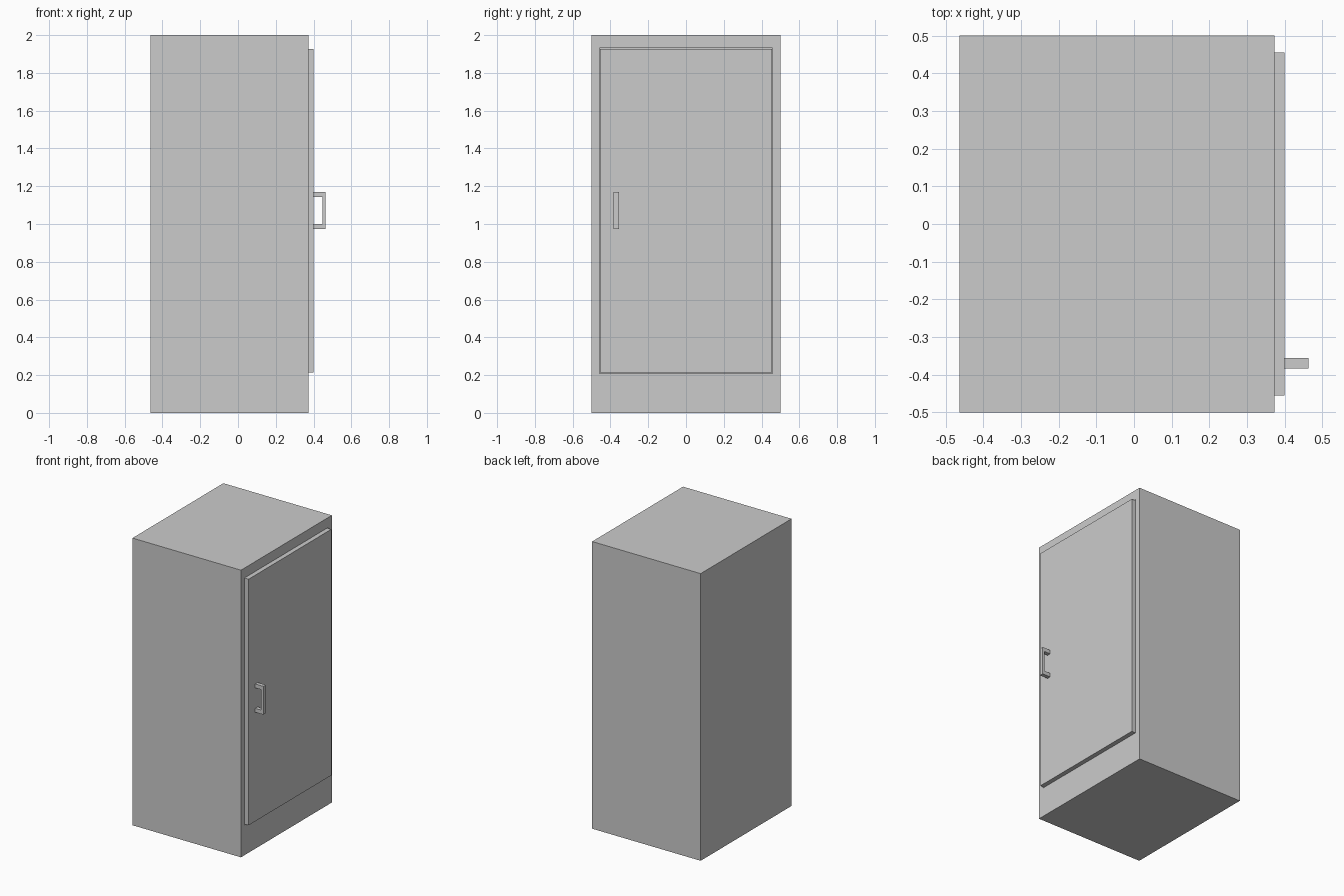
import bpy, bmesh
from mathutils import Vector

if "Cube" in bpy.data.objects:
    bpy.data.objects.remove(bpy.data.objects["Cube"])


def boxes(name, specs):
    """One object from boxes given as (x0, x1, y0, y1, z0, z1)."""
    bm = bmesh.new()
    for x0, x1, y0, y1, z0, z1 in specs:
        geo = bmesh.ops.create_cube(bm, size=1)
        for v in geo["verts"]:
            v.co = Vector((x1 if v.co.x > 0 else x0,
                           y1 if v.co.y > 0 else y0,
                           z1 if v.co.z > 0 else z0))
    me = bpy.data.meshes.new(name)
    bm.to_mesh(me)
    bm.free()
    ob = bpy.data.objects.new(name, me)
    bpy.context.collection.objects.link(ob)
    return ob


back, front = -0.463, 0.373          # cabinet depth along x
half, height = 0.5, 2.0
door_y, door_lo, door_hi = 0.455, 0.213, 1.927
gap = 0.004                          # seam around the door
open_y, open_lo, open_hi = door_y + gap, door_lo - gap, door_hi + gap

# Cabinet shell: solid block with the door opening cut out
body = boxes("cabinet_body", [(back, front, -half, half, 0, height)])
cutter = boxes("opening_cutter", [(back + 0.05, front + 0.1, -open_y, open_y, open_lo, open_hi)])
cutter.hide_render = True
cutter.hide_viewport = True
cut = body.modifiers.new("door_opening", "BOOLEAN")
cut.operation = "DIFFERENCE"
cut.solver = "EXACT"
cut.object = cutter

# Door slab standing slightly proud of the cabinet
boxes("door", [(front - 0.03, 0.4, -door_y, door_y, door_lo, door_hi)])

# Handle: vertical grip with two posts
hy0, hy1, hz0, hz1, t = -0.383, -0.356, 0.973, 1.17, 0.027
boxes("door_handle", [
    (0.447, 0.463, hy0, hy1, hz0, hz1),
    (0.4, 0.447, hy0, hy1, hz0, hz0 + t),
    (0.4, 0.447, hy0, hy1, hz1 - t, hz1),
])
